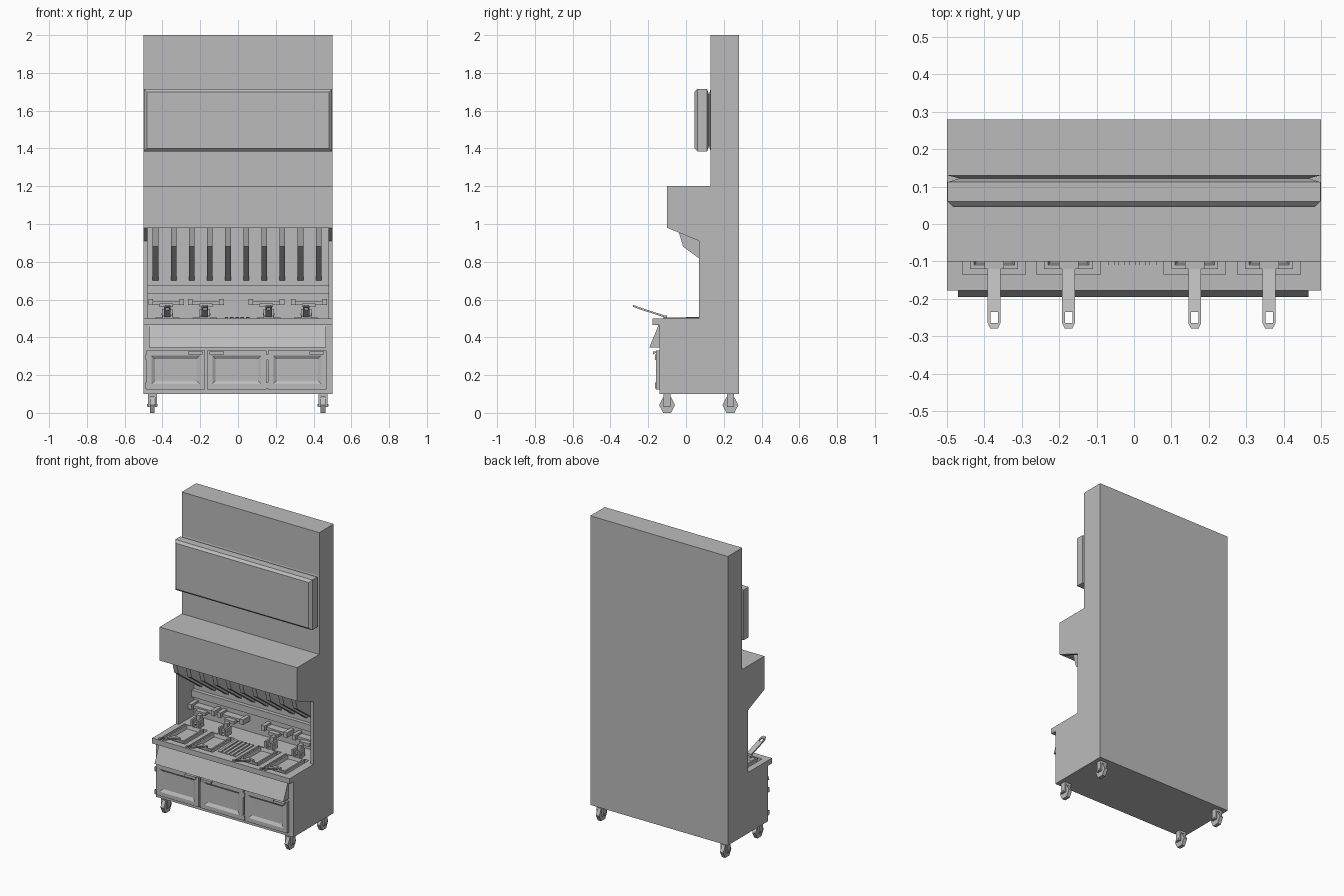
import bpy, bmesh, math
from mathutils import Matrix, Vector

old = bpy.data.objects.get("Cube")
if old:
    bpy.data.objects.remove(old, do_unlink=True)

steel = bpy.data.materials.new("light_grey_steel")
steel.use_nodes = True
GREY = (0.5, 0.5, 0.5, 1)
steel.diffuse_color = GREY
steel.node_tree.nodes["Principled BSDF"].inputs["Base Color"].default_value = GREY


def finish(bm, name):
    bmesh.ops.recalc_face_normals(bm, faces=bm.faces)
    mesh = bpy.data.meshes.new(name)
    bm.to_mesh(mesh)
    bm.free()
    mesh.materials.append(steel)
    ob = bpy.data.objects.new(name, mesh)
    bpy.context.collection.objects.link(ob)
    return ob


def skin(name, rings):
    """Closed solid through a series of matching rings."""
    bm = bmesh.new()
    loops = [[bm.verts.new(p) for p in ring] for ring in rings]
    n = len(loops[0])
    for a, b in zip(loops, loops[1:]):
        for i in range(n):
            j = (i + 1) % n
            bm.faces.new((a[i], a[j], b[j], b[i]))
    bm.faces.new(loops[0])
    bm.faces.new(loops[-1])
    return finish(bm, name)


def prism(name, yz, x0, x1):
    return skin(name, [[(x, y, z) for y, z in yz] for x in (x0, x1)])


def box(name, x0, x1, y0, y1, z0, z1):
    return prism(name, [(y0, z0), (y1, z0), (y1, z1), (y0, z1)], x0, x1)


def panel(name, a, b, steps, upright=True):
    """Rectangle a-b stepped along its depth: (depth, inset) pairs."""
    rings = []
    for d, i in steps:
        u0, u1, v0, v1 = a[0] + i, b[0] - i, a[1] + i, b[1] - i
        ring = [(u0, v0), (u1, v0), (u1, v1), (u0, v1)]
        rings.append([(u, d, v) if upright else (u, v, d) for u, v in ring])
    return skin(name, rings)


# Cabinet, back and hood
box("cabinet", -0.5, 0.5, -0.14, 0.28, 0.1, 0.44)
box("back_wall", -0.5, 0.5, 0.23, 0.28, 0.44, 1.2)
box("upper_back", -0.5, 0.5, 0.13, 0.28, 1.2, 2)
box("hood", -0.5, 0.5, -0.1, 0.23, 0.98, 1.2)
cheek = [(-0.1, 0.98), (0.07, 0.91), (0.07, 0.5), (0.23, 0.5), (0.23, 0.98)]
for side, x in (("right", -0.5), ("left", 0.48)):
    prism("side_wall_" + side, cheek, x, x + 0.02)

# Slanted filter bars below the hood
for i in range(10):
    x = -0.437 + i * 0.096
    prism("filter_bar", [(-0.045, 0.98), (-0.015, 0.88), (0.23, 0.70),
                         (0.23, 0.76), (0.06, 0.98)], x - 0.015, x + 0.015)

# Sign board with bevelled front and a waisted mount
panel("sign_board", (-0.498, 1.385), (0.498, 1.715),
      [(0.13, 0), (0.122, 0.03), (0.115, 0.01), (0.112, 0),
       (0.06, 0), (0.045, 0.015)])

# Counter, made of strips around the vat openings
vats = [(-0.458, -0.29), (-0.26, -0.09), (0.08, 0.245), (0.277, 0.445)]
prism("counter_front", [(-0.178, 0.465), (-0.14, 0.465), (-0.14, 0.44),
                        (-0.135, 0.44), (-0.135, 0.5), (-0.178, 0.5)], -0.5, 0.5)
box("counter_back", -0.5, 0.5, 0.1, 0.28, 0.44, 0.5)
edges = [-0.5] + [x for v in vats for x in v] + [0.5]
for x0, x1 in zip(edges[::2], edges[1::2]):
    box("counter_divider", x0, x1, -0.135, 0.1, 0.44, 0.5)

# Ridged tray in the middle
for i in range(5):
    x = -0.07 + i * 0.028
    prism("tray_ridge", [(-0.11, 0.5), (0.08, 0.5), (0.08, 0.508), (-0.11, 0.504)],
          x, x + 0.018)

# Baskets with slotted handles and rear hooks
for x0, x1 in vats:
    c = (x0 + x1) / 2
    panel("basket", (x0 + 0.02, -0.12), (x1 - 0.02, 0.09),
          [(0.44, 0.01), (0.506, 0), (0.506, 0.01), (0.485, 0.016)], False)
    tilt = [(-0.12, 0.508), (-0.235, 0.545), (-0.265, 0.556), (-0.28, 0.562)]
    t = 0.01

    def bar(name, a, b, u, v):
        prism(name, [a, b, (b[0], b[1] + t), (a[0], a[1] + t)], c + u, c + v)

    bar("handle_stem", tilt[0], tilt[1], -0.017, 0.017)
    bar("handle_side", tilt[1], tilt[2], -0.017, -0.01)
    bar("handle_side", tilt[1], tilt[2], 0.01, 0.017)
    skin("handle_end", [[(c + s * w, y, z + h) for s, w, (y, z) in (
        (-1, 0.017, tilt[2]), (1, 0.017, tilt[2]), (1, 0.01, tilt[3]),
        (-1, 0.01, tilt[3]))] for h in (0, t)])
    box("handle_clip", c - 0.026, c + 0.026, -0.12, -0.1, 0.5, 0.515)
    box("basket_hook", c - 0.03, c + 0.03, 0.1, 0.125, 0.515, 0.53)
    for s in (-1, 1):
        box("hook_arm", c + s * 0.022 - 0.006, c + s * 0.022 + 0.006, 0.08, 0.14, 0.5, 0.55)
    box("hook_post", c - 0.012, c + 0.012, 0.12, 0.15, 0.5, 0.57)

# Wall rail and the supply brackets behind the vats
box("wall_rail", -0.48, 0.48, 0.205, 0.23, 0.63, 0.675)
for x0, x1 in ((-0.475, -0.285), (-0.265, -0.075), (0.055, 0.245), (0.28, 0.47)):
    c = (x0 + x1) / 2
    box("bracket_bar", x0 + 0.02, x1 - 0.02, 0.18, 0.23, 0.572, 0.59)
    box("bracket_block", c - 0.035, c + 0.035, 0.15, 0.2, 0.56, 0.58)
    for x in (x0, x1 - 0.025):
        box("bracket_end", x, x + 0.025, 0.16, 0.23, 0.57, 0.604)

# Sloping apron above the doors
prism("front_apron", [(-0.14, 0.465), (-0.145, 0.465), (-0.195, 0.345), (-0.14, 0.345)],
      -0.47, 0.467)

# Doors with recessed panels, handles and hinges
doors = ((-0.485, -0.175, 1), (-0.163, 0.15, -1), (0.16, 0.468, 1))
for x0, x1, s in doors:
    panel("door", (x0, 0.125), (x1, 0.33),
          [(-0.14, 0), (-0.16, 0), (-0.16, 0.027), (-0.148, 0.045)])
    h0 = x1 - 0.09 if s > 0 else x0 + 0.012
    prism("door_handle", [(-0.155, 0.325), (-0.175, 0.325), (-0.175, 0.308),
                          (-0.168, 0.315), (-0.155, 0.318)], h0, h0 + 0.078)
    hx = x0 - 0.005 if s > 0 else x1 - 0.003
    for z in (0.145, 0.295):
        box("hinge", hx, hx + 0.008, -0.165, -0.14, z - 0.015, z + 0.015)

# Casters: six-sided wheel in a fork
for x in (-0.453, 0.45):
    for y in (-0.1, 0.235):
        hexagon = [(y + 0.042 * math.cos(k * math.pi / 3),
                    0.041 + 0.041 * math.sin(k * math.pi / 3) / math.sin(math.pi / 3))
                   for k in range(6)]
        prism("caster_wheel", hexagon, x - 0.012, x + 0.012)
        box("caster_plate", x - 0.024, x + 0.024, y - 0.018, y + 0.018, 0.085, 0.1)
        for s in (-1, 1):
            fx = x + s * 0.019
            box("caster_fork", fx - 0.005, fx + 0.005, y - 0.018, y + 0.018, 0.032, 0.09)
        box("caster_axle", x - 0.028, x + 0.028, y - 0.006, y + 0.006, 0.035, 0.047)
